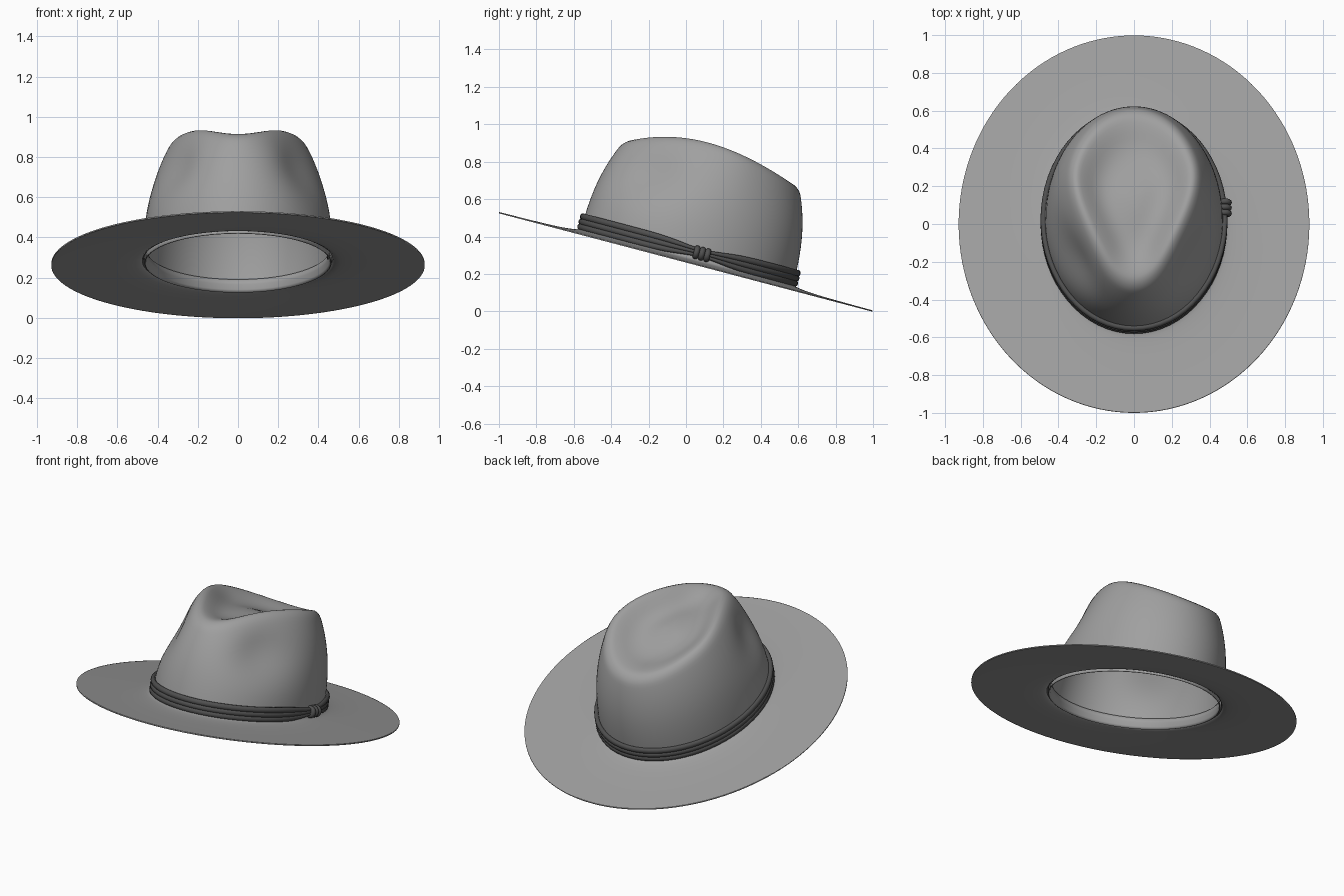
import bpy
from math import sin, cos, pi, radians, exp, acos
from mathutils import Matrix

if "Cube" in bpy.data.objects:
    bpy.data.objects.remove(bpy.data.objects["Cube"])

N = 64
TILT = Matrix.Translation((0, 0, 0.268)) @ Matrix.Rotation(radians(-14.75), 4, 'X')
RX, RY = 0.472, 0.587         # head opening half sizes
KNOT = acos(-0.072 / RY)      # angle of the knot on the band (0 = front)


def smooth(x):
    x = max(0, min(1, x))
    return x * x * (3 - 2 * x)


def paint(ob, name, grey):
    mat = bpy.data.materials.get(name) or bpy.data.materials.new(name)
    mat.diffuse_color = (grey, grey, grey, 1)
    mat.use_nodes = True
    mat.node_tree.nodes["Principled BSDF"].inputs["Base Color"].default_value = mat.diffuse_color
    ob.data.materials.append(mat)


def loft(name, groups, closed=False, cap=False):
    """Join rings of N points into skins; each group is one strip."""
    verts, faces = [], []
    for rings in groups:
        base, m = len(verts), len(rings)
        for r in rings:
            verts += r
        for i in range(m if closed else m - 1):
            a, b = base + i * N, base + (i + 1) % m * N
            for j in range(N):
                k = (j + 1) % N
                faces.append((a + j, a + k, b + k, b + j))
        if cap:
            faces.append([base + (m - 1) * N + j for j in range(N)])
    me = bpy.data.meshes.new(name)
    me.from_pydata(verts, [], faces)
    me.polygons.foreach_set("use_smooth", [True] * len(faces))
    ob = bpy.data.objects.new(name, me)
    bpy.context.collection.objects.link(ob)
    ob.matrix_world = TILT
    return ob


def oval(rx, ry, w):
    return [(rx * sin(2 * pi * j / N), -ry * cos(2 * pi * j / N), w) for j in range(N)]


def ridge_height(v):
    return 0.535 + 0.113 * (1 - (v / 0.485) ** 2) - 0.05 * v * (1 - (v / 0.485) ** 2)


def ridge(p):
    """Teardrop outline of the crown top, narrow at the front."""
    v = -0.485 * cos(p)
    return (0.24 + 0.105 * smooth((v + 0.4) / 0.6)) * sin(p), v


def wall_ring(t):
    pts = []
    for j in range(N):
        p = 2 * pi * j / N
        x1, v1 = ridge(p)
        side = min(p, 2 * pi - p)
        pinch = exp(-((side - radians(55)) / radians(23)) ** 2)
        b = t ** 2.5 + 0.27 * pinch * exp(-((t - 0.64) / 0.22) ** 2) * (1 - t ** 8)
        pts.append((RX * sin(p) * (1 - b) + x1 * b,
                    -RY * cos(p) * (1 - b) + v1 * b,
                    0.02 + (ridge_height(v1) - 0.02) * t))
    return pts


def dent_ring(s, depth):
    pts = []
    for j in range(N):
        x, v = ridge(2 * pi * j / N)
        pts.append((x * s, v * s, ridge_height(v * s) - depth))
    return pts


# felt body: brim, crown wall and creased top in one skin
rings = [oval(0.93, 1.034, 0), oval(0.925, 1.029, 0), oval(0.8, 0.91, 0.001),
         oval(0.65, 0.765, 0.003), oval(0.56, 0.675, 0.007), oval(0.51, 0.625, 0.013)]
rings += [wall_ring(t) for t in (0, 0.06, 0.18, 0.32, 0.46, 0.58, 0.7, 0.81, 0.9, 0.965)]
rings += [dent_ring(s, d) for s, d in ((0.94, 0.0), (0.86, 0.012), (0.75, 0.035),
                                      (0.61, 0.07), (0.45, 0.09), (0.27, 0.088), (0.1, 0.082))]
body = loft("hat_body", [rings], cap=True)
paint(body, "felt", 0.35)
sub = body.modifiers.new("smooth", 'SUBSURF')
sub.levels = sub.render_levels = 1
sol = body.modifiers.new("felt", 'SOLIDIFY')
sol.thickness, sol.offset = 0.007, -1

# inner sweatband
lining = loft("sweatband", [[oval(RX - d, RY - d, w)
              for d, w in ((0.009, 0.005), (0.014, 0.02), (0.016, 0.045), (0.018, 0.07))]])
paint(lining, "felt", 0.35)
sol = lining.modifiers.new("leather", 'SOLIDIFY')
sol.thickness, sol.offset = 0.005, 0

# hat band: three rolls, squeezed together at the knot
rolls = []
for level in (-1, 0, 1):
    roll = []
    for i in range(10):
        a = 2 * pi * i / 10
        ring = []
        for j in range(N):
            p = 2 * pi * j / N
            k = 1 - 0.5 * exp(-((p - KNOT) / 0.27) ** 2)
            d = 0.008 + 0.015 * cos(a)
            ring.append(((RX + d) * sin(p), -(RY + d) * cos(p),
                         0.062 + k * (0.028 * level + 0.018 * sin(a))))
        roll.append(ring)
    rolls.append(roll)
band = loft("hat_band", rolls, closed=True)
paint(band, "band", 0.08)

# knot: three coils around the band
for i in (-1, 0, 1):
    bpy.ops.mesh.primitive_torus_add(major_radius=0.022, minor_radius=0.016,
                                     major_segments=24, minor_segments=10)
    coil = bpy.context.object
    coil.name = "knot_coil"
    coil.matrix_world = (TILT @ Matrix.Translation((0.48, 0.072 + 0.03 * i, 0.06))
                         @ Matrix.Rotation(pi / 2, 4, 'X'))
    bpy.ops.object.shade_smooth()
    paint(coil, "band", 0.08)
